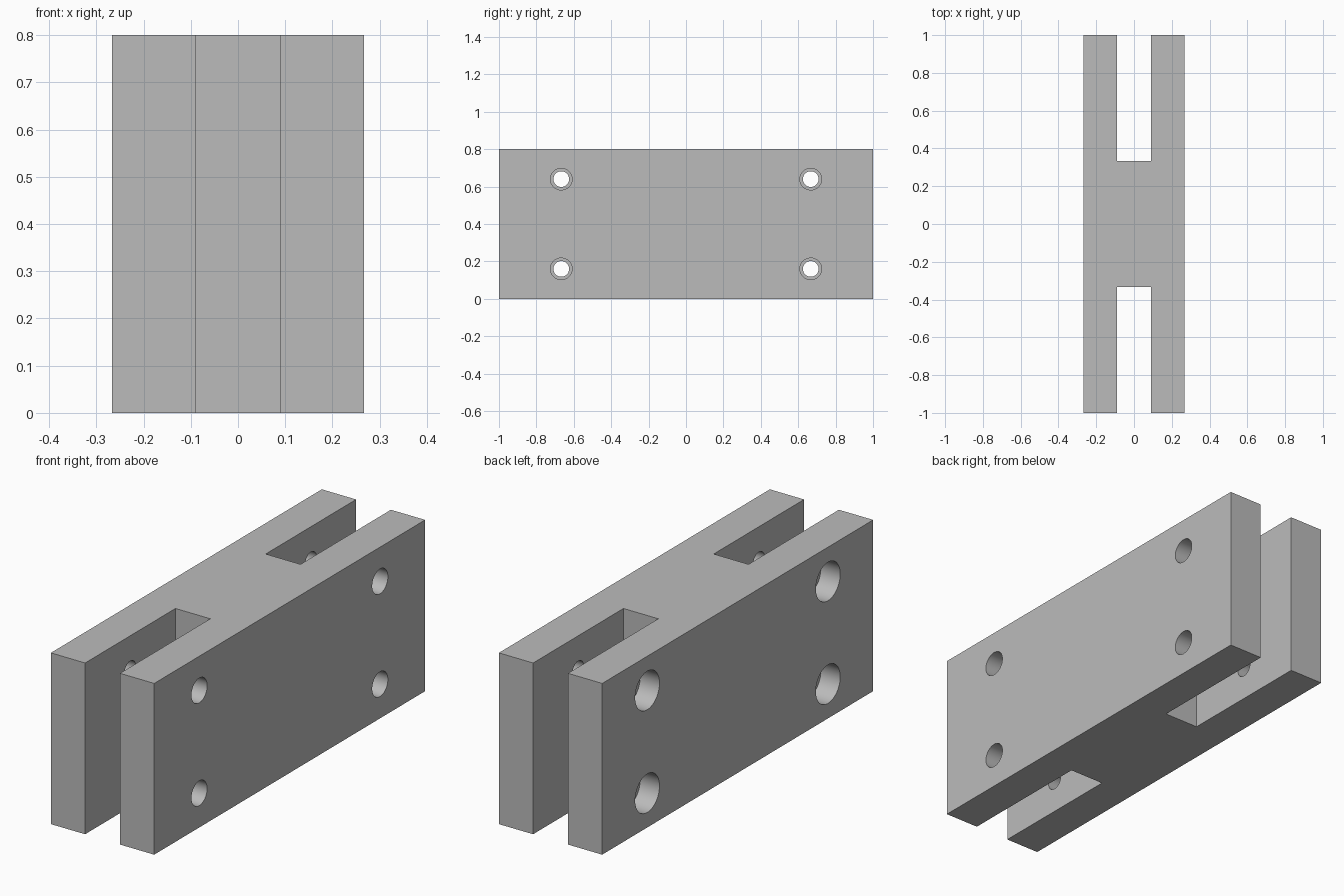
import bpy, bmesh, math

cube = bpy.data.objects.get("Cube")
if cube:
    bpy.data.objects.remove(cube, do_unlink=True)

WIDTH, HEIGHT = 0.267, 0.8          # half width, full height
SLOT_X, SLOT_Y = 0.09, 0.333        # slot half width, slot floor position
HOLE_Y, HOLE_Z = 0.667, (0.16, 0.64)
BORE, STEP_RIGHT, STEP_LEFT, DEPTH = 0.042, 0.058, 0.09, 0.1

steel = bpy.data.materials.new("plain grey")
steel.use_nodes = True
grey = (0.5, 0.5, 0.5, 1)
steel.diffuse_color = grey
steel.node_tree.nodes["Principled BSDF"].inputs["Base Color"].default_value = grey


def make_object(name, bm):
    bmesh.ops.recalc_face_normals(bm, faces=bm.faces)
    mesh = bpy.data.meshes.new(name)
    bm.to_mesh(mesh)
    bm.free()
    mesh.materials.append(steel)
    obj = bpy.data.objects.new(name, mesh)
    bpy.context.collection.objects.link(obj)
    return obj


# H-shaped block, extruded upward from its plan outline
quarter = [(SLOT_X, SLOT_Y), (SLOT_X, 1), (WIDTH, 1)]
right = quarter + [(x, -y) for x, y in reversed(quarter)]
outline = right + [(-x, -y) for x, y in right]
bm = bmesh.new()
base = bm.faces.new([bm.verts.new((x, y, 0)) for x, y in outline])
top = bmesh.ops.extrude_face_region(bm, geom=[base])["geom"]
bmesh.ops.translate(bm, vec=(0, 0, HEIGHT),
                    verts=[g for g in top if isinstance(g, bmesh.types.BMVert)])
block = make_object("clamp_block", bm)

# Stepped bolt holes: a wide recess on each outer face, a narrow bore between
left_floor, right_floor, end = DEPTH - WIDTH, WIDTH - DEPTH, WIDTH + 0.05
profile = [(-end, STEP_LEFT), (left_floor, STEP_LEFT), (left_floor, BORE),
           (right_floor, BORE), (right_floor, STEP_RIGHT), (end, STEP_RIGHT)]
SIDES = 48
bm = bmesh.new()
for y in (-HOLE_Y, HOLE_Y):
    for z in HOLE_Z:
        rings = []
        for x, r in profile:
            angles = [2 * math.pi * i / SIDES for i in range(SIDES)]
            rings.append([bm.verts.new((x, y + r * math.cos(a), z + r * math.sin(a)))
                          for a in angles])
        for a, b in zip(rings, rings[1:]):
            for i in range(SIDES):
                j = (i + 1) % SIDES
                bm.faces.new((a[i], a[j], b[j], b[i]))
        bm.faces.new(rings[0])
        bm.faces.new(rings[-1])
cutter = make_object("bolt_hole_cutter", bm)
cutter.hide_render = True

cut = block.modifiers.new("bolt_holes", "BOOLEAN")
cut.operation, cut.solver, cut.object = "DIFFERENCE", "EXACT", cutter
bpy.ops.object.select_all(action="DESELECT")
block.select_set(True)
bpy.context.view_layer.objects.active = block
bpy.ops.object.modifier_apply(modifier=cut.name)
bpy.data.objects.remove(cutter, do_unlink=True)
bpy.ops.object.shade_smooth_by_angle(angle=math.radians(30))
